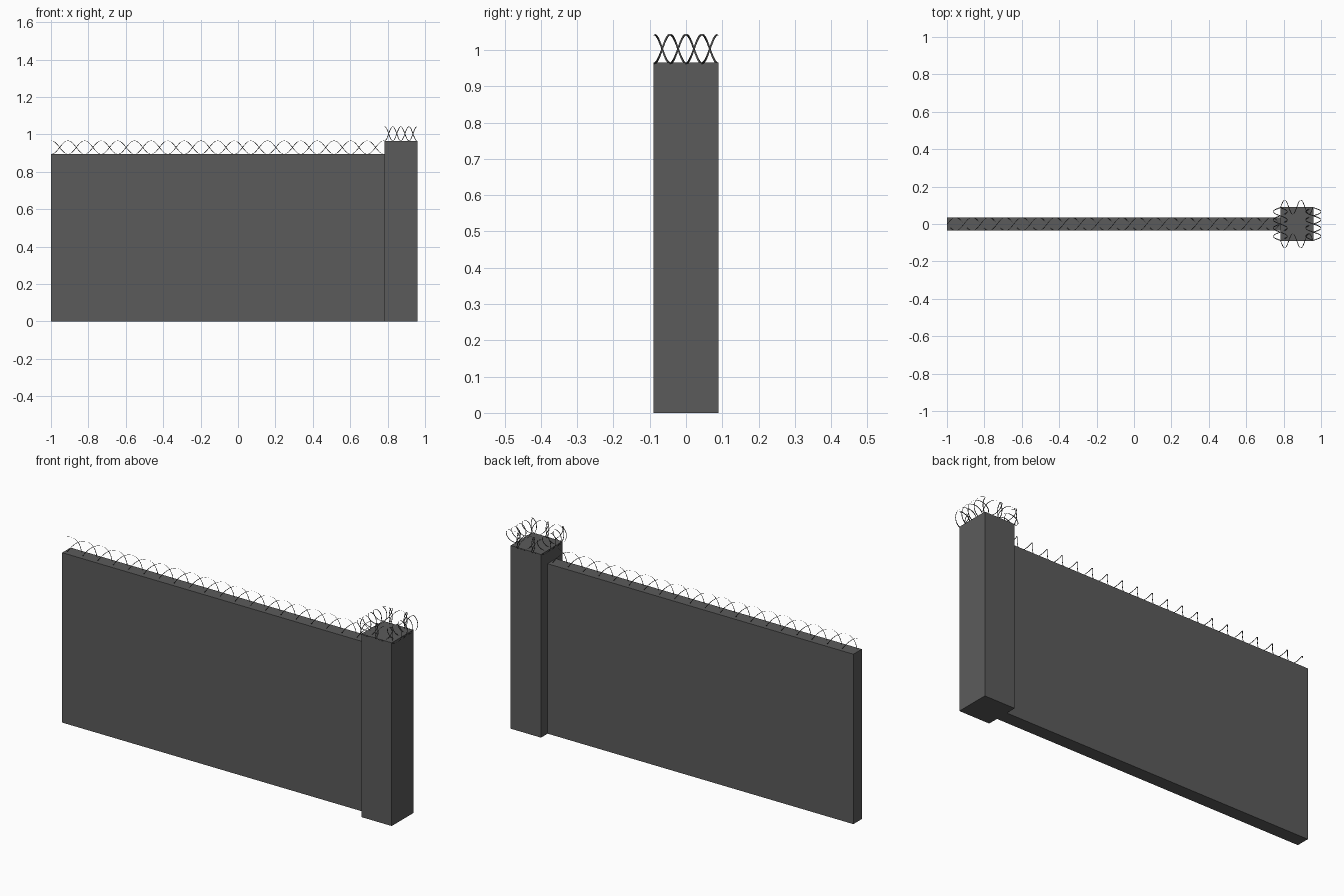
import bpy, bmesh, math
from mathutils import Vector

if "Cube" in bpy.data.objects:
    bpy.data.objects.remove(bpy.data.objects["Cube"])


def material(name, v):
    m = bpy.data.materials.new(name)
    m.diffuse_color = (v, v, v, 1)
    m.use_nodes = True
    m.node_tree.nodes["Principled BSDF"].inputs["Base Color"].default_value = m.diffuse_color
    return m


concrete = material("dark_grey_concrete", 0.105)
steel = material("dark_wire", 0.08)


def add_object(name, bm, mat):
    me = bpy.data.meshes.new(name)
    bm.to_mesh(me)
    bm.free()
    me.materials.append(mat)
    ob = bpy.data.objects.new(name, me)
    bpy.context.collection.objects.link(ob)
    return ob


def box(name, lo, hi):
    bm = bmesh.new()
    bmesh.ops.create_cube(bm, size=1)
    for v in bm.verts:
        v.co = [(a + b) / 2 + c * (b - a) for a, b, c in zip(lo, hi, v.co)]
    return add_object(name, bm, concrete)


def coil(name, start, end, radius, turns, width, strands):
    """Flat strips wound round the line start-end; strands = (side sign, up sign)."""
    start, end = Vector(start), Vector(end)
    axis = (end - start).normalized()
    up = Vector((0, 0, 1))
    side = up.cross(axis)
    length = (end - start).length - width
    bm = bmesh.new()
    steps = int(turns * 24)
    for s_sign, u_sign in strands:
        prev = None
        for i in range(steps + 1):
            t = i / steps
            a = t * turns * 2 * math.pi
            p = (start + axis * (length * t)
                 + side * (s_sign * radius * math.sin(a))
                 + up * (u_sign * radius * math.cos(a)))
            pair = (bm.verts.new(p), bm.verts.new(p + axis * width))
            if prev:
                bm.faces.new((prev[0], prev[1], pair[1], pair[0]))
            prev = pair
    ob = add_object(name, bm, steel)
    for f in ob.data.polygons:
        f.use_smooth = True
    return ob


# wall panel and end pillar
X0, X1, X2 = -1.0, 0.782, 0.959
box("wall_panel", (X0, -0.035, 0), (X1, 0.035, 0.895))
box("end_pillar", (X1, -0.09, 0), (X2, 0.09, 0.965))

# strand pairs: half-turn double coil, and top/bottom mirrored coil
double = ((1, 1), (-1, -1))

# coil along the top of the wall
coil("wall_wire", (X0, 0, 0.93), (X1, 0, 0.93), 0.036, 10, 0.004, double)

# coils along the four top edges of the pillar
ZC, R = 1.003, 0.038
for label, y, s in (("front", -0.09, -1), ("back", 0.09, 1)):
    coil("pillar_wire_" + label, (X1, y, ZC), (X2, y, ZC), R, 2, 0.004,
         ((s, 1), (s, -1)))
for label, x in (("left", X1), ("right", X2)):
    coil("pillar_wire_" + label, (x, -0.09, ZC), (x, 0.09, ZC), R + 0.003 * (x == X2),
         2, 0.005, double)
